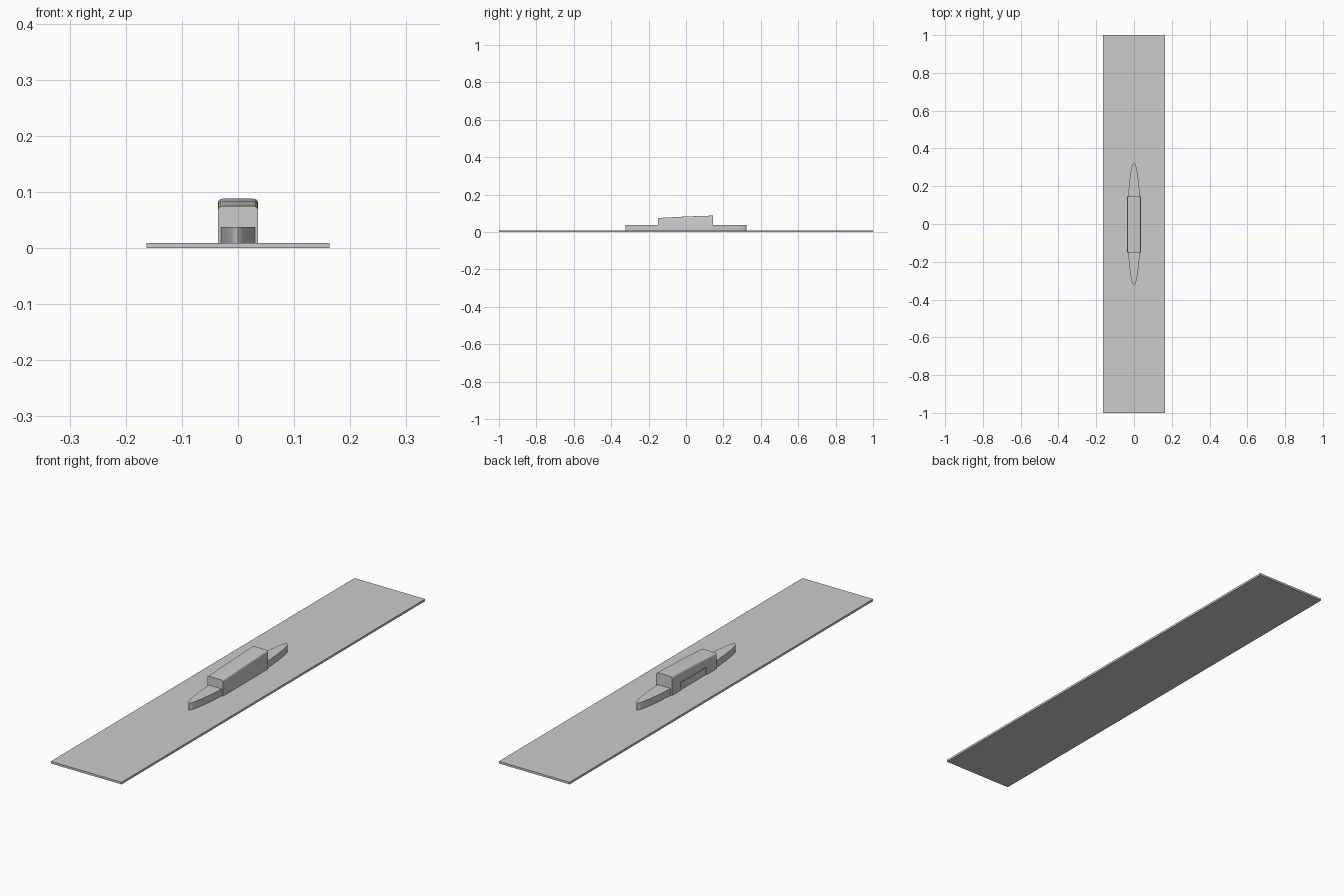
import bpy, bmesh, math

cube = bpy.data.objects.get("Cube")
if cube:
    bpy.data.objects.remove(cube)

grey = bpy.data.materials.new("plain grey")
grey.use_nodes = True
grey.diffuse_color = (0.6, 0.6, 0.6, 1)
grey.node_tree.nodes["Principled BSDF"].inputs["Base Color"].default_value = (0.6, 0.6, 0.6, 1)


def extrude_part(name, outline, offset):
    """Extrude a closed outline by an offset into a solid."""
    bm = bmesh.new()
    face = bm.faces.new([bm.verts.new(p) for p in outline])
    ret = bmesh.ops.extrude_face_region(bm, geom=[face])
    verts = [v for v in ret["geom"] if isinstance(v, bmesh.types.BMVert)]
    bmesh.ops.translate(bm, verts=verts, vec=offset)
    bmesh.ops.recalc_face_normals(bm, faces=bm.faces)
    mesh = bpy.data.meshes.new(name)
    bm.to_mesh(mesh)
    bm.free()
    mesh.materials.append(grey)
    obj = bpy.data.objects.new(name, mesh)
    bpy.context.collection.objects.link(obj)
    return obj


def smooth(obj, degrees):
    bpy.ops.object.select_all(action="DESELECT")
    obj.select_set(True)
    bpy.context.view_layer.objects.active = obj
    bpy.ops.object.shade_smooth_by_angle(angle=math.radians(degrees))


# Thin flat blade
W = 0.163
extrude_part("blade", [(-W, -1, 0), (W, -1, 0), (W, 1, 0), (-W, 1, 0)], (0, 0, 0.009))

# Pointed oval mount on the blade
N = 40
oval = [(0.034 * math.cos(2 * math.pi * i / N), 0.324 * math.sin(2 * math.pi * i / N), 0.008)
        for i in range(N)]
smooth(extrude_part("oval_mount", oval, (0, 0, 0.03)), 40)

# Handle block with a gently rising top
H = 0.036
side = [(-H, -0.15, 0.009), (-H, 0.145, 0.009), (-H, 0.145, 0.088),
        (-H, 0.0, 0.083), (-H, -0.15, 0.075)]
handle = extrude_part("handle", side, (2 * H, 0, 0))

# Finger notch in the right flank
cutter = extrude_part("notch_cutter", [(-0.05, -0.085, 0), (-0.026, -0.085, 0),
                                       (-0.026, 0.085, 0), (-0.05, 0.085, 0)], (0, 0, 0.042))
cutter.hide_render = True
cutter.hide_viewport = True

# Round the two long top edges
bm = bmesh.new()
bm.from_mesh(handle.data)
edges = [e for e in bm.edges
         if all(v.co.z > 0.05 for v in e.verts)
         and abs(e.verts[0].co.x - e.verts[1].co.x) < 0.001
         and abs(e.verts[0].co.y - e.verts[1].co.y) > 0.05]
bmesh.ops.bevel(bm, geom=edges, offset=0.008, segments=3, profile=0.5, affect="EDGES")
bm.to_mesh(handle.data)
bm.free()

cut = handle.modifiers.new("notch", "BOOLEAN")
cut.operation = "DIFFERENCE"
cut.object = cutter
bpy.context.view_layer.objects.active = handle
bpy.ops.object.modifier_apply(modifier=cut.name)
bpy.data.objects.remove(cutter)
smooth(handle, 40)
